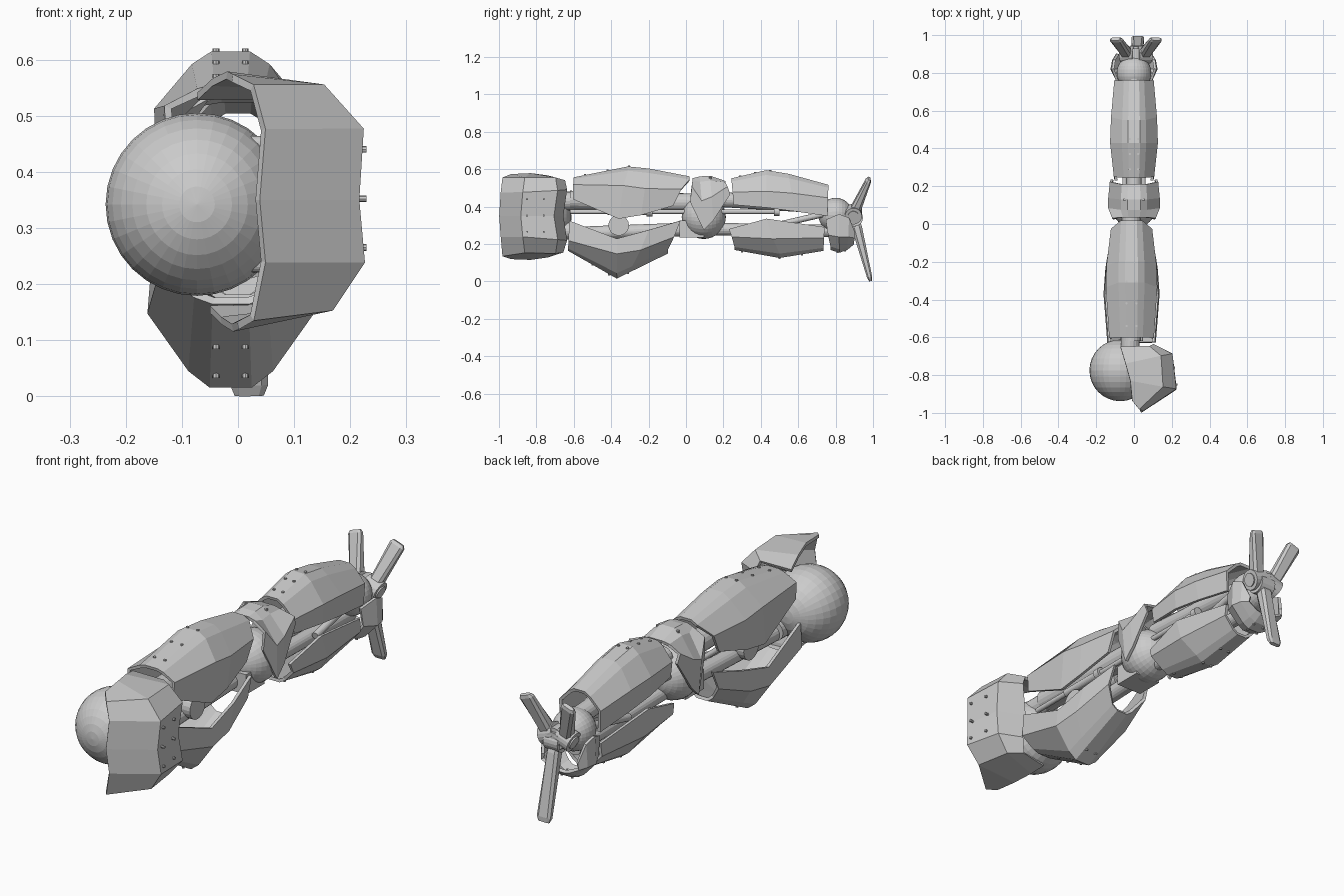
import bpy, bmesh, math
from mathutils import Vector

if "Cube" in bpy.data.objects:
    bpy.data.objects.remove(bpy.data.objects["Cube"])


def mesh_obj(name, verts, faces, thick=0):
    me = bpy.data.meshes.new(name)
    me.from_pydata([tuple(v) for v in verts], [], faces)
    ob = bpy.data.objects.new(name, me)
    bpy.context.collection.objects.link(ob)
    bm = bmesh.new()
    bm.from_mesh(me)
    bmesh.ops.recalc_face_normals(bm, faces=bm.faces)
    bm.to_mesh(me)
    bm.free()
    if thick:
        s = ob.modifiers.new("thickness", 'SOLIDIFY')
        s.thickness = thick
        s.offset = 0
    return ob


def loft(name, rows, thick=0, closed=False):
    n, verts, faces = len(rows[0]), [p for r in rows for p in r], []
    for i in range(len(rows) - 1):
        for j in range(n if closed else n - 1):
            k = (j + 1) % n
            faces.append((i*n + j, i*n + k, (i+1)*n + k, (i+1)*n + j))
    if closed:
        faces += [tuple(range(n)), tuple(range((len(rows)-1)*n, len(rows)*n))]
    return mesh_obj(name, verts, faces, thick)


def cyl(name, p, q, r, sides=20):
    p, q = Vector(p), Vector(q)
    rot = (q - p).to_track_quat('Z', 'Y')
    ring = [Vector((r*math.cos(a*math.tau/sides), r*math.sin(a*math.tau/sides), 0)) for a in range(sides)]
    return loft(name, [[c + rot @ v for v in ring] for c in (p, q)], closed=True)


def ball(name, c, r):
    bpy.ops.mesh.primitive_uv_sphere_add(segments=32, ring_count=16, radius=r, location=c,
                                         rotation=(math.pi/2, 0, 0))
    bpy.context.object.name = name


def plate(name, cx, stations, rivets=(), rx=0.026):
    """Faceted half shell; stations are (y at rim, y at ridge, half width, z rim, z shoulder, z ridge)."""
    rows = []
    for yl, yt, w, zl, zm, zt in stations:
        ym, zc = (yl + yt)/2, zt + (zm - zt)*0.22
        half = [(w*.95, yl, zl), (w, ym, zm), (w*.5, yt, zc), (w*.25, yt, zt)]
        row = half + [(-x, y, z) for x, y, z in reversed(half)]
        rows.append([(cx + x, y, z) for x, y, z in row])
    loft(name, rows, 0.014)
    up = 1 if stations[0][5] > stations[0][3] else -1
    for y in rivets:
        for a, b in zip(stations, stations[1:]):
            if a[1] <= y <= b[1]:
                z = a[5] + (b[5] - a[5])*(y - a[1])/(b[1] - a[1])
                for sx in (-rx, rx):
                    cyl(name + "_rivet", (cx+sx, y, z - .008*up), (cx+sx, y, z + .012*up), .006, 8)


# Shoulder ball, mounting pins and neck
ball("shoulder_ball", (-.073, -.775, .342), .163)
for z in (.235, .45):
    cyl("shoulder_pin", (-.01, -.82, z), (.2, -.8, z), .014)
cyl("shoulder_neck", (-.02, -.72, .43), (-.02, -.6, .43), .05)
cyl("shoulder_neck_lower", (-.02, -.72, .27), (-.02, -.6, .27), .045)

# Shoulder guard: open faceted shell wrapping front, side and back, rows from top to bottom
guard = [
    [(-.01, -.935, .567), (-.02, -.83, .572), (-.045, -.74, .56), (-.072, -.65, .535)],
    [(.025, -.978, .55), (.15, -.86, .55), (.14, -.7, .55), (.08, -.65, .535)],
    [(.045, -.985, .475), (.218, -.87, .475), (.198, -.69, .485), (.1, -.642, .49)],
    [(.035, -.993, .35), (.21, -.88, .35), (.19, -.71, .35), (.07, -.662, .35)],
    [(.045, -.985, .24), (.22, -.87, .24), (.198, -.69, .225), (.1, -.642, .22)],
    [(.025, -.978, .14), (.165, -.86, .158), (.14, -.7, .155), (.08, -.66, .16)],
    [(0, -.935, .126), (-.01, -.83, .122), (-.03, -.74, .135), (-.05, -.68, .155)],
]
loft("shoulder_guard", guard, .014)
for y in (-.85, -.76):
    for z in (.265, .352, .44):
        cyl("guard_rivet", (.19, y, z), (.229 if y < -.8 else .218, y, z), .006, 8)

# Upper arm shells
plate("upper_arm_top_shell", -.013, [
    (-.605, -.6, .112, .44, .515, .55),
    (-.36, -.31, .13, .335, .51, .608),
    (-.24, -.2, .126, .355, .495, .597),
    (-.07, .018, .103, .405, .49, .555)], (-.54, -.42, -.305))
plate("upper_arm_bottom_shell", -.013, [
    (-.625, -.628, .122, .325, .22, .17),
    (-.37, -.37, .142, .228, .15, .022),
    (-.2, -.29, .133, .275, .17, .062),
    (-.03, -.1, .1, .325, .24, .155)], (-.5, -.41, -.31))

# Upper arm bones, motor and pistons
cyl("upper_arm_bone", (-.013, -.62, .435), (-.013, .05, .42), .05)
cyl("upper_arm_lower_bone", (-.013, -.62, .255), (-.013, .05, .28), .036)
cyl("upper_arm_motor", (-.075, -.36, .3), (.05, -.36, .3), .055)
for sx in (-.06, .035):
    cyl("upper_piston_rod", (sx, -.62, .372), (sx, .08, .372), .012)
    cyl("upper_piston_body", (sx, -.42, .372), (sx, -.19, .372), .018)
    cyl("upper_piston_collar", (sx, -.21, .372), (sx, -.18, .372), .024)

# Elbow ball, bracket and pad
ball("elbow_ball", (0, .095, .345), .118)
bpy.ops.mesh.primitive_cube_add(size=1, location=(0, .03, .28))
bpy.context.object.name = "elbow_bracket"
bpy.context.object.scale = (.13, .13, .09)
plate("elbow_pad", 0, [
    (.025, .035, .11, .425, .505, .545),
    (.095, .075, .13, .275, .43, .555),
    (.145, .13, .13, .325, .45, .558),
    (.235, .21, .122, .465, .505, .53)])
for sx in (-.05, .05):
    cyl("elbow_pad_rivet", (sx, .13, .53), (sx, .13, .558), .007, 8)

# Forearm shells
plate("forearm_top_shell", 0, [
    (.255, .245, .1, .41, .475, .545),
    (.43, .43, .12, .395, .48, .588),
    (.58, .55, .115, .375, .47, .568),
    (.755, .76, .098, .35, .445, .51)], (.29, .37, .45), .022)
plate("forearm_bottom_shell", 0, [
    (.23, .26, .1, .28, .24, .175),
    (.43, .5, .115, .335, .23, .132),
    (.74, .735, .09, .29, .235, .17)], (.3, .5, .62), .022)

# Forearm bones and pistons
cyl("forearm_bone", (0, .15, .44), (0, .79, .4), .04)
cyl("forearm_lower_bone", (0, .15, .28), (0, .8, .27), .033)
for sx in (-.05, .05):
    cyl("forearm_rod", (sx, .15, .373), (sx, .49, .373), .012)
    cyl("forearm_collar", (sx, .47, .373), (sx, .5, .373), .022)
    cyl("forearm_strut", (sx, .48, .3), (sx, .78, .37), .016)

# Wrist ball and faceted guard under it
ball("wrist_ball", (0, .8, .355), .092)
plate("wrist_guard", 0, [
    (.75, .775, .09, .33, .25, .175),
    (.82, .82, .118, .36, .24, .16),
    (.87, .86, .11, .34, .24, .175),
    (.9, .895, .09, .26, .235, .205)], (.81, .85))
cyl("wrist_hub", (.01, .82, .355), (.01, .93, .355), .05)
cyl("wrist_hub_cap", (.01, .92, .355), (.01, .94, .355), .034)


def finger(root, tip):
    """Tapered faceted finger with a hinge drum at its root."""
    root, tip = Vector(root), Vector(tip)
    axis = (tip - root).normalized()
    side = axis.cross(Vector((0, 1, 0))).normalized()
    depth = axis.cross(side)
    rows = []
    for t, w, d in ((0, .022, .02), (.15, .028, .028), (.94, .034, .014), (1, .026, .008)):
        c = root + (tip - root)*t
        rows.append([c + side*(w*a) + depth*(d*b) for a, b in
                     ((1, .5), (.65, 1), (-.65, 1), (-1, .5), (-1, -.5), (-.65, -1), (.65, -1), (1, -.5))])
    loft("finger", rows, closed=True)
    cyl("finger_hinge", root - side*.036, root + side*.036, .046)
    cyl("finger_hinge_cap", root - side*.042, root + side*.042, .03)


# Three gripper fingers: one down, two splayed upward
finger((.018, .9, .34), (.02, .987, .002))
for s in (-1, 1):
    finger((.01 + s*.04, .895, .36), (.01 + s*.108, .98, .55))
